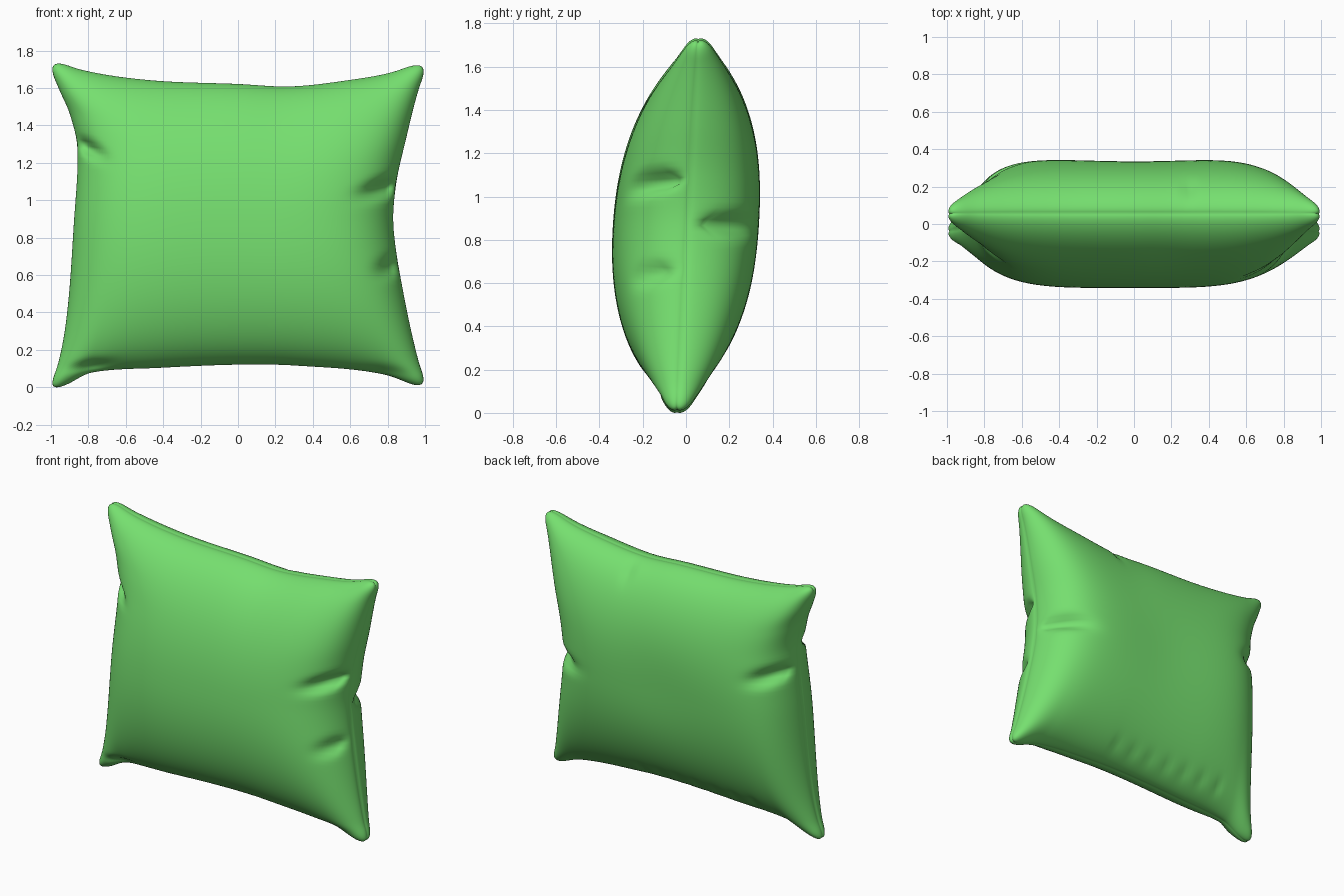
import bpy, bmesh, math

cube = bpy.data.objects.get("Cube")
if cube:
    bpy.data.objects.remove(cube, do_unlink=True)

N = 100  # cells along each side of a pillow panel

# Outline of the seam: (position along side, offset)
LEFT = [(-1, -1.04), (-.8, -.965), (-.5, -.915), (0, -.88), (.45, -.86), (.65, -.9), (.8, -.96), (1, -1.04)]
RIGHT = [(-1, 1.04), (-.8, .97), (-.35, .88), (0, .835), (.25, .85), (.5, .9), (.8, .97), (1, 1.04)]
TOP = [(-1, 1.79), (-.8, 1.71), (-.45, 1.655), (0, 1.635), (.28, 1.622), (.6, 1.66), (.8, 1.7), (1, 1.78)]
BOTTOM = [(-1, -.05), (-.88, .02), (-.75, .085), (-.4, .11), (0, .127), (.3, .122), (.75, .075), (1, -.03)]


def curve(points, t):
    """Smooth Hermite interpolation through the outline points."""
    last = len(points) - 1
    slope = lambda k: ((points[min(k + 1, last)][1] - points[max(k - 1, 0)][1])
                       / (points[min(k + 1, last)][0] - points[max(k - 1, 0)][0]))
    i = 0
    while i < last - 1 and t > points[i + 1][0]:
        i += 1
    (a, p), (b, q) = points[i], points[i + 1]
    w, s = b - a, (t - a) / (b - a)
    return (p * (2 * s**3 - 3 * s * s + 1) + q * (3 * s * s - 2 * s**3)
            + w * (slope(i) * (s**3 - 2 * s * s + s) + slope(i + 1) * (s**3 - s * s)))


# Fabric creases: x, z, reach in x, width in z, tilt, depth
FRONT_CREASES = [(-.8, 1.29, .07, .035, -.5, .08), (.8, 1.08, .11, .04, .25, .11),
                 (.83, .66, .07, .045, .25, .07), (-.78, .12, .1, .03, .1, .05),
                 (.78, .09, .1, .03, -.1, .03)]
BACK_CREASES = [(.78, .88, .13, .045, .05, .09), (-.8, 1.15, .1, .045, -.25, .09),
                (0, .9, .35, .3, 0, .015), (.3, 1.57, .03, .07, 0, .02)]
# Small gathers along the lower back seam
BACK_CREASES += [(-.6 + .14 * k, .2, .025, .05, .3, .01) for k in range(7)]


def crease_depth(creases, x, z):
    total = 0
    for cx, cz, rx, rz, tilt, depth in creases:
        dx = x - cx
        dz = z - cz - tilt * dx
        total += depth * math.exp(-(dx / rx)**2 - (dz / rz)**2)
    return total


def panel_point(u, v, side):
    power = 4.3 if side < 0 else 6
    puff = max(0, 1 - abs(u)**power)**.52 * max(0, 1 - abs(v)**2.15)**.54
    puff *= .345 if side < 0 else .335
    # round off the four corner tips
    tip = 1.7 * max(0, abs(u) + abs(v) - 1.85)**2
    u -= math.copysign(tip, u)
    v -= math.copysign(tip, v)
    x0, x1 = curve(LEFT, v), curve(RIGHT, v)
    z0, z1 = curve(BOTTOM, u), curve(TOP, u)
    x = x0 + (x1 - x0) * (u + 1) / 2
    z = z0 + (z1 - z0) * (v + 1) / 2
    dent = crease_depth(FRONT_CREASES if side < 0 else BACK_CREASES, x, z)
    puff -= dent * min(1, puff / .15)
    # draw the stitched seam in slightly between the panels
    pinch = .01 * math.exp(-puff / .015)
    return x * (1 - pinch), .01 + .05 * v + side * puff, z - (z - .87) * pinch


# Both panels share the seam vertices; rows bunch up towards the seam
bm = bmesh.new()
steps = [math.sin(math.pi / 2 * (2 * i / N - 1)) for i in range(N + 1)]
seam_verts = {}
for side in (-1, 1):
    grid = {}
    for i, u in enumerate(steps):
        for j, v in enumerate(steps):
            edge = i in (0, N) or j in (0, N)
            if edge and (i, j) in seam_verts:
                grid[i, j] = seam_verts[i, j]
                continue
            grid[i, j] = bm.verts.new(panel_point(u, v, side))
            if edge:
                seam_verts[i, j] = grid[i, j]
    for i in range(N):
        for j in range(N):
            ring = [grid[i, j], grid[i + 1, j], grid[i + 1, j + 1], grid[i, j + 1]]
            bm.faces.new(ring if side < 0 else ring[::-1])
for face in bm.faces:
    face.smooth = True
bmesh.ops.recalc_face_normals(bm, faces=bm.faces)

# Centre the pillow and rest it on the ground
lo = [min(v.co[k] for v in bm.verts) for k in range(3)]
hi = [max(v.co[k] for v in bm.verts) for k in range(3)]
for vert in bm.verts:
    vert.co.x -= (lo[0] + hi[0]) / 2
    vert.co.y -= (lo[1] + hi[1]) / 2
    vert.co.z -= lo[2]

mesh = bpy.data.meshes.new("pillow")
bm.to_mesh(mesh)
bm.free()
pillow = bpy.data.objects.new("pillow", mesh)
bpy.context.collection.objects.link(pillow)

# Green fabric
green = bpy.data.materials.new("green fabric")
green.use_nodes = True
colour = (.18, .74, .16, 1)
green.diffuse_color = colour
green.node_tree.nodes["Principled BSDF"].inputs["Base Color"].default_value = colour
mesh.materials.append(green)
